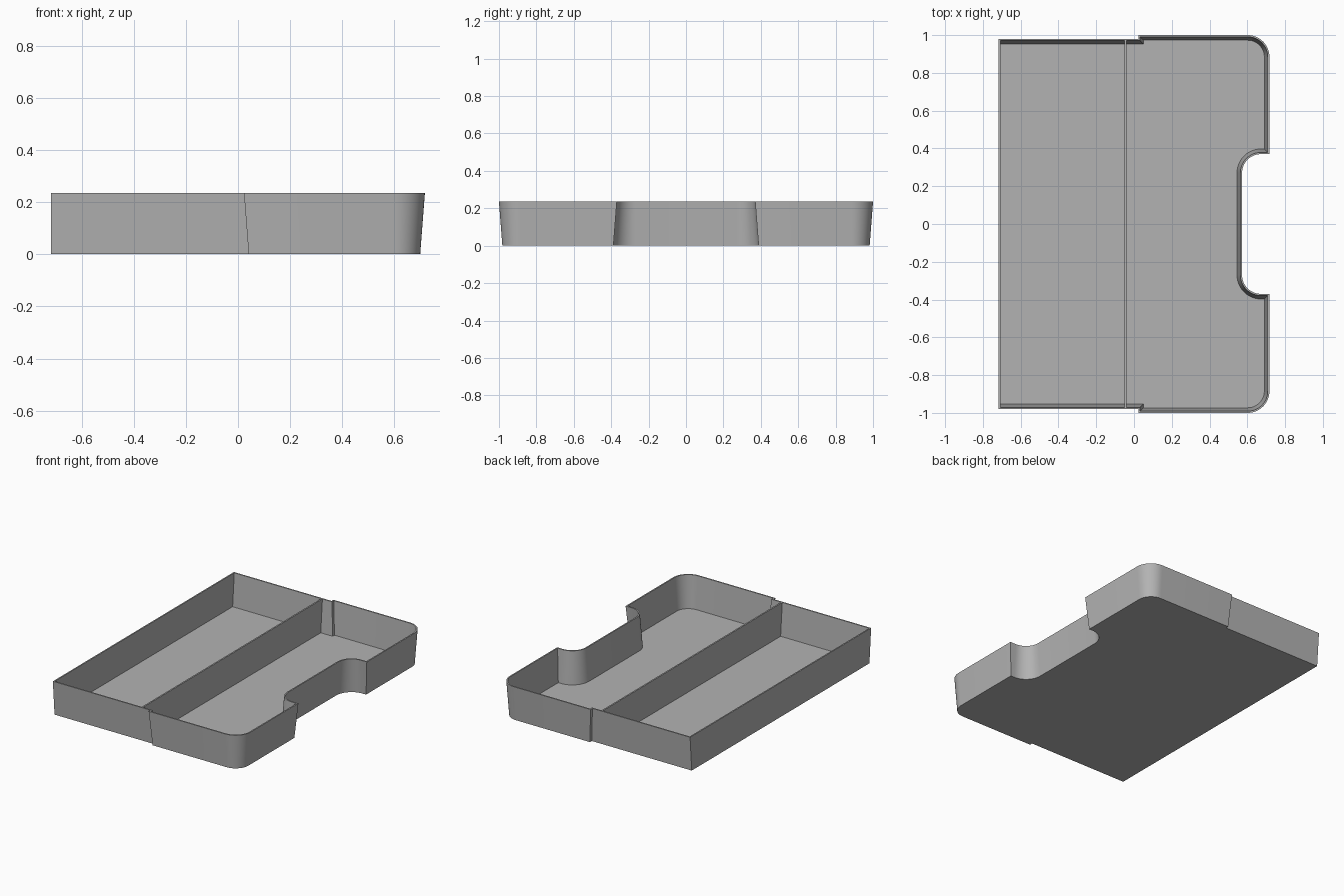
import bpy, bmesh
from math import sin, cos, radians
from mathutils import Vector

cube = bpy.data.objects.get("Cube")
if cube:
    bpy.data.objects.remove(cube, do_unlink=True)

HEIGHT, FLOOR = 0.235, 0.01
WALL, TAPER = 0.009, 0.018
BACK_X, SIDE_Y = -0.717, 0.98

# One grey plastic
grey = bpy.data.materials.new("grey plastic")
grey.use_nodes = True
colour = (0.45, 0.45, 0.45, 1)
grey.diffuse_color = colour
grey.node_tree.nodes["Principled BSDF"].inputs["Base Color"].default_value = colour


def arc(cx, cy, r, start, end, steps=12):
    angles = [radians(start + (end - start) * i / steps) for i in range(steps + 1)]
    return [Vector((cx + r * cos(a), cy + r * sin(a))) for a in angles]


def inset(points, distance, last_distance):
    """Mitred inward offset; the closing edge has its own distance."""
    count = len(points)
    lines = []
    for i, p in enumerate(points):
        d = (points[(i + 1) % count] - p).normalized()
        lines.append((Vector((-d.y, d.x)), last_distance if i == count - 1 else distance))
    result = []
    for i, p in enumerate(points):
        (n, a), (m, b) = lines[i - 1], lines[i]
        det = n.x * m.y - n.y * m.x
        result.append(p + Vector((a * m.y - b * n.y, b * n.x - a * m.x)) / det)
    return result


def finish(name, bm):
    bmesh.ops.recalc_face_normals(bm, faces=bm.faces)
    mesh = bpy.data.meshes.new(name)
    bm.to_mesh(mesh)
    bm.free()
    mesh.materials.append(grey)
    obj = bpy.data.objects.new(name, mesh)
    bpy.context.collection.objects.link(obj)
    return obj


# Rim outline: stepped side, rounded corner, half of the notch, then mirrored
half = [Vector((BACK_X, -SIDE_Y)), Vector((0.023, -SIDE_Y)), Vector((0.023, -1))]
half += arc(0.602, -0.885, 0.115, -90, 0)
half += [Vector((0.717, -0.37))]
half += arc(0.672, -0.27, 0.1, -90, -180)
outline = half + [Vector((p.x, -p.y)) for p in reversed(half)]

# Tray shell: outer base, outer rim, inner rim, inner floor
bm = bmesh.new()
loops = []
for distance, back, z in ((TAPER, 0, 0), (0, 0, HEIGHT),
                          (WALL, WALL, HEIGHT), (WALL + TAPER, WALL, FLOOR)):
    loops.append([bm.verts.new((p.x, p.y, z)) for p in inset(outline, distance, back)])
for low, high in zip(loops, loops[1:]):
    for i in range(len(low)):
        j = (i + 1) % len(low)
        bm.faces.new((low[i], low[j], high[j], high[i]))
bm.faces.new(list(reversed(loops[0])))
bm.faces.new(loops[-1])
tray = finish("tray", bm)
bpy.ops.object.select_all(action="DESELECT")
tray.select_set(True)
bpy.context.view_layer.objects.active = tray
bpy.ops.object.shade_smooth_by_angle(angle=radians(30))

# Divider wall, ends sloped to stay inside the side walls
bm = bmesh.new()
bmesh.ops.create_cube(bm, size=1)
for v in bm.verts:
    top = v.co.z > 0
    reach = SIDE_Y - WALL / 2 - (0 if top else TAPER)
    v.co = (-0.045 + v.co.x * 0.01, 2 * v.co.y * reach, HEIGHT if top else FLOOR / 2)
finish("divider", bm)
